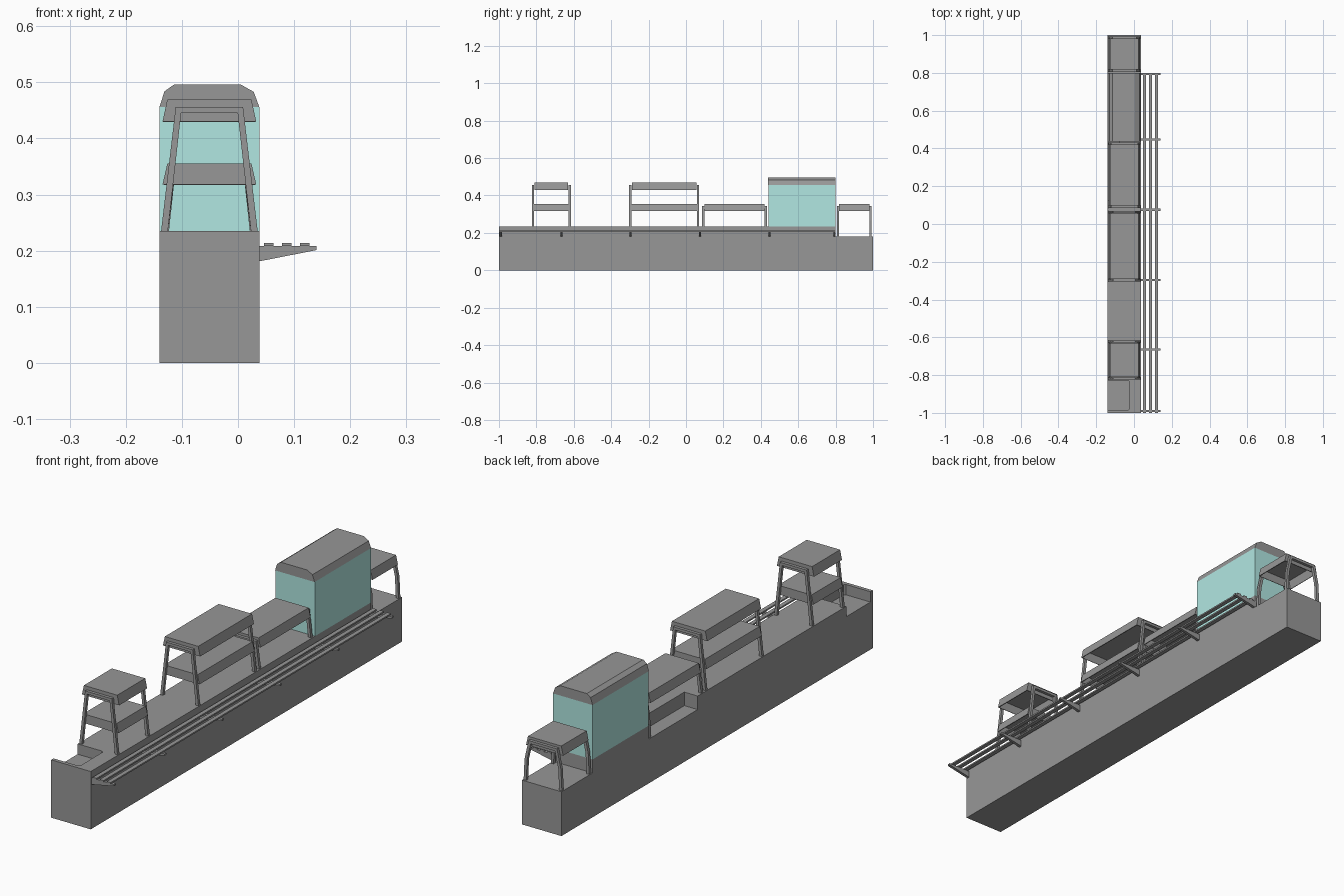
import bpy, bmesh
from mathutils import Vector

if "Cube" in bpy.data.objects:
    bpy.data.objects.remove(bpy.data.objects["Cube"])

X0, X1 = -0.14, 0.038  # counter sides
CX = (X0 + X1) / 2     # centre line of the counter


def material(name, rgb):
    mat = bpy.data.materials.new(name)
    mat.diffuse_color = (*rgb, 1)
    mat.use_nodes = True
    mat.node_tree.nodes["Principled BSDF"].inputs["Base Color"].default_value = mat.diffuse_color
    return mat


GREY = material("dark_grey", (0.31, 0.31, 0.31))
TEAL = material("glass_teal", (0.44, 0.8, 0.76))


def make_object(name, verts, faces, mat=GREY):
    mesh = bpy.data.meshes.new(name)
    bm = bmesh.new()
    vs = [bm.verts.new(v) for v in verts]
    for f in faces:
        bm.faces.new([vs[i] for i in f])
    bmesh.ops.recalc_face_normals(bm, faces=bm.faces)
    bm.to_mesh(mesh)
    bm.free()
    mesh.materials.append(mat)
    ob = bpy.data.objects.new(name, mesh)
    bpy.context.collection.objects.link(ob)
    return ob


def prism(name, pts, axis, lo, hi, mat=GREY):
    """Extrude a 2D outline along an axis between lo and hi."""
    def place(p, d):
        v = list(p)
        v.insert(axis, d)
        return Vector(v)
    n = len(pts)
    verts = [place(p, lo) for p in pts] + [place(p, hi) for p in pts]
    faces = [list(range(n)), list(range(n, 2 * n))]
    faces += [[i, (i + 1) % n, n + (i + 1) % n, n + i] for i in range(n)]
    return make_object(name, verts, faces, mat)


def rect(a0, b0, a1, b1):
    return [(a0, b0), (a1, b0), (a1, b1), (a0, b1)]


def cut(target, cutter):
    mod = target.modifiers.new("cut", 'BOOLEAN')
    mod.object = cutter
    mod.operation = 'DIFFERENCE'
    mod.solver = 'EXACT'
    cutter.hide_render = True
    cutter.hide_viewport = True
    cutter.display_type = 'WIRE'


# Counter body with a lower rear end
body = prism("counter_body", [(-1, 0), (1, 0), (1, 0.18), (0.8, 0.18), (0.8, 0.235), (-1, 0.235)], 0, X0, X1)

# Recesses that open to the staff side
cut(body, prism("front_recess_cutter",
                [(-0.2, -0.985), (-0.03, -0.985), (-0.023, -0.978), (-0.023, -0.837), (-0.03, -0.83), (-0.2, -0.83)],
                2, 0.193, 0.3))
cut(body, prism("middle_recess_cutter", rect(-0.2, 0.125, -0.08, 0.438), 2, 0.18, 0.3))


def hood(name, y0, y1, z0, z1):
    """Shelf hood with sloping sides, open underneath."""
    a, b = 0.0835, 0.075
    verts = [(CX + s * w, y, z) for z, w in ((z0, a), (z1, b)) for s, y in ((-1, y0), (1, y0), (1, y1), (-1, y1))]
    faces = [(4, 5, 6, 7)] + [(i, (i + 1) % 4, (i + 1) % 4 + 4, i + 4) for i in range(4)]
    ob = make_object(name, verts, faces)
    # point normals outward so the thickness goes inward
    if ob.data.polygons[0].normal.z < 0:
        ob.data.flip_normals()
    mod = ob.modifiers.new("thickness", 'SOLIDIFY')
    mod.thickness = 0.004
    mod.offset = -1


def leg_frame(name, half, y, width=0.012, depth=0.012):
    """Upside-down U from a half outline of (half width, z) points."""
    outer = [(-w, z) for w, z in half] + [(w, z) for w, z in reversed(half)]
    inner_half = [(w - width, z) for w, z in half[:-1]]
    inner_half.append((half[-1][0] - width * 0.8, half[-1][1] - 0.011))
    inner = [(w, z) for w, z in inner_half] + [(-w, z) for w, z in reversed(inner_half)]
    pts = [(CX + x, z) for x, z in outer + inner]
    prism(name, pts, 1, y - depth / 2, y + depth / 2)


TALL = [(0.086, 0.235), (0.060, 0.456)]
LOW = [(0.086, 0.235), (0.071, 0.345)]
LOW_RECESS = [(0.086, 0.18), (0.084, 0.235), (0.071, 0.345)]
REAR = [(0.086, 0.18), (0.082, 0.265), (0.064, 0.345)]

# Tall two-tier racks
for label, y0, y1 in (("front", -0.818, -0.622), ("middle", -0.298, 0.064)):
    leg_frame(label + "_rack_legs_a", TALL, y0)
    leg_frame(label + "_rack_legs_b", TALL, y1)
    hood(label + "_rack_top", y0 + 0.008, y1 - 0.008, 0.43, 0.469)
    hood(label + "_rack_shelf", y0 + 0.004, y1 - 0.004, 0.318, 0.355)

# Low single-tier racks
for label, y0, y1, fa, fb in (("low", 0.092, 0.426, LOW, LOW_RECESS), ("rear", 0.812, 0.987, REAR, REAR)):
    leg_frame(label + "_rack_legs_a", fa, y0)
    leg_frame(label + "_rack_legs_b", fb, y1)
    hood(label + "_rack_top", y0 + 0.006, y1 - 0.006, 0.318, 0.355)

# Glass cabinet and its faceted lid
prism("glass_cabinet", rect(X0, 0.44, X1, 0.8), 2, 0.235, 0.456, TEAL)
lid = [(X0, 0.456), (-0.131, 0.484), (-0.114, 0.496), (0.005, 0.496), (0.028, 0.483), (X1, 0.456)]
prism("cabinet_lid", lid, 1, 0.438, 0.8)

# Tray rail: tapered brackets and three slats
bracket = [(X1, 0.208), (0.14, 0.208), (0.14, 0.201), (X1, 0.181)]
for y in (-0.99, -0.665, -0.297, 0.075, 0.447, 0.794):
    prism("rail_bracket", bracket, 1, y - 0.006, y + 0.006)
for x in (0.055, 0.087, 0.119):
    prism("rail_slat", rect(x - 0.0085, 0.208, x + 0.0085, 0.214), 1, -1, 0.8)
